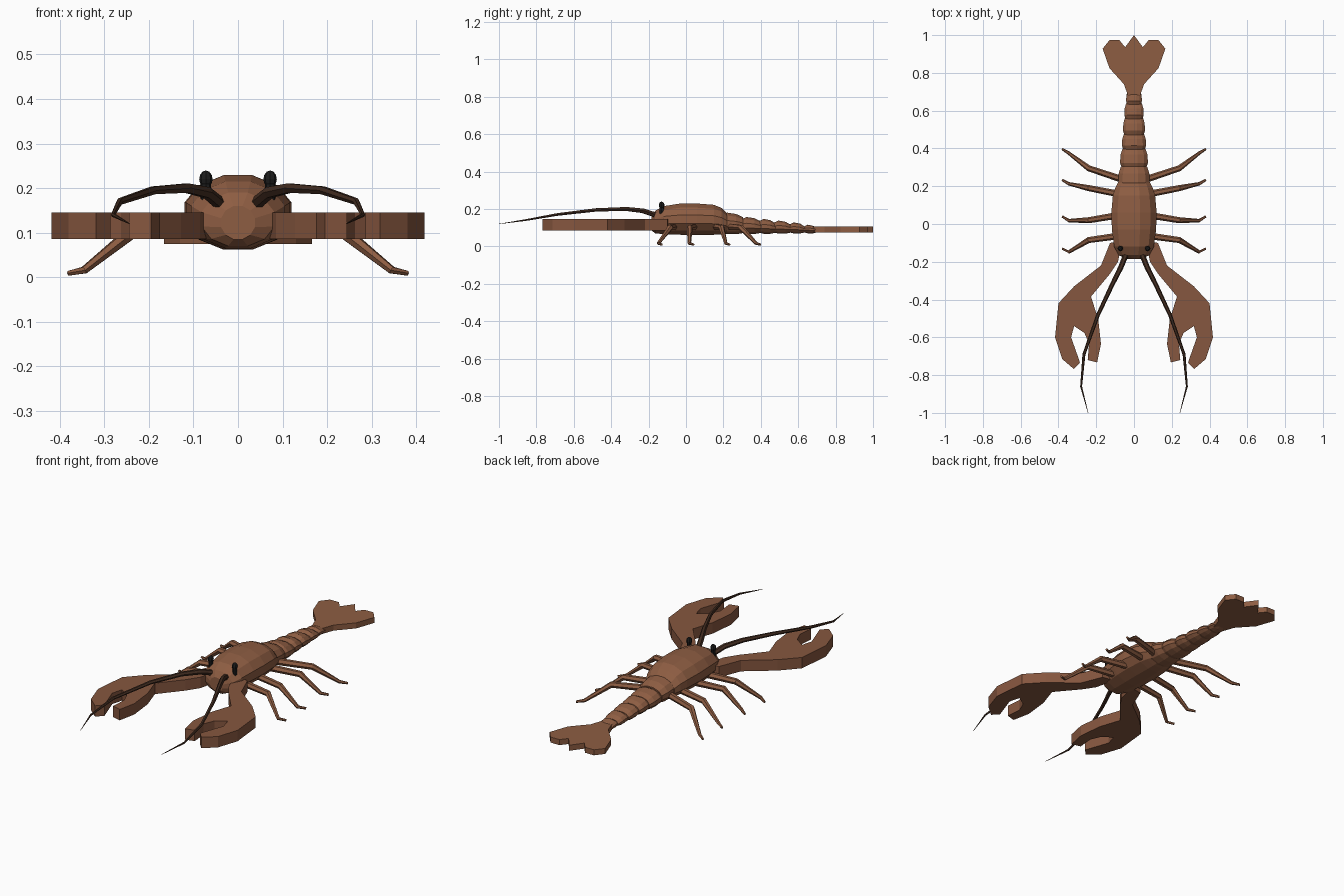
import bpy, bmesh, math
from mathutils import Vector

if "Cube" in bpy.data.objects:
    bpy.data.objects.remove(bpy.data.objects["Cube"])


def material(name, rgb):
    m = bpy.data.materials.new(name)
    m.diffuse_color = (*rgb, 1)
    m.use_nodes = True
    m.node_tree.nodes["Principled BSDF"].inputs["Base Color"].default_value = m.diffuse_color
    return m


SHELL = material("shell", (0.27, 0.11, 0.055))
CLAW = material("claw_shell", (0.24, 0.095, 0.05))
DARK = material("dark_brown", (0.06, 0.028, 0.016))
BLACK = material("black", (0.012, 0.012, 0.012))


def finish(bm, name, mat):
    bmesh.ops.recalc_face_normals(bm, faces=bm.faces)
    me = bpy.data.meshes.new(name)
    bm.to_mesh(me)
    bm.free()
    me.materials.append(mat)
    ob = bpy.data.objects.new(name, me)
    bpy.context.collection.objects.link(ob)
    return ob


def skin(rings, name, mat):
    """Closed loft through rings of equal point count."""
    bm = bmesh.new()
    loops = [[bm.verts.new(p) for p in ring] for ring in rings]
    n = len(loops[0])
    for a, b in zip(loops, loops[1:]):
        for i in range(n):
            j = (i + 1) % n
            bm.faces.new((a[i], a[j], b[j], b[i]))
    bm.faces.new(loops[0])
    bm.faces.new(loops[-1])
    return finish(bm, name, mat)


def body_loft(stations, name, sides=12):
    """Stations are (y, half width, top z, bottom z)."""
    rings = []
    k = 1 / math.cos(math.pi / sides)
    for y, w, top, bot in stations:
        zc, h = (top + bot) / 2, (top - bot) / 2
        angles = [2 * math.pi * (i + 0.5) / sides for i in range(sides)]
        rings.append([(w * k * math.cos(a), y, zc + h * k * math.sin(a)) for a in angles])
    return skin(rings, name, SHELL)


def tube(points, radii, name, mat, side, n=6):
    """Tapered tube along a path, on the left or right side."""
    pts = [Vector((p[0] * side, p[1], p[2])) for p in points]
    rings = []
    for i, p in enumerate(pts):
        t = (pts[min(i + 1, len(pts) - 1)] - pts[max(i - 1, 0)]).normalized()
        u = t.cross(Vector((0, 0, 1))).normalized()
        v = u.cross(t)
        rings.append([p + radii[i] * (u * math.cos(a) + v * math.sin(a))
                      for a in (2 * math.pi * j / n for j in range(n))])
    return skin(rings, name, mat)


def plate(outline, z0, z1, name, mat, side=1):
    """Flat outline extruded upwards."""
    return skin([[(x * side, y, z) for x, y in outline] for z in (z0, z1)], name, mat)


# Carapace with blunt nose
body_loft([(-0.185, 0.038, 0.16, 0.085), (-0.165, 0.082, 0.19, 0.07),
           (-0.12, 0.105, 0.215, 0.065), (-0.03, 0.117, 0.229, 0.062),
           (0.06, 0.12, 0.229, 0.062), (0.15, 0.112, 0.222, 0.062),
           (0.19, 0.1, 0.205, 0.065), (0.22, 0.085, 0.175, 0.07)], "carapace")

# Overlapping abdomen segments
edges = [0.2, 0.305, 0.4, 0.478, 0.562, 0.637, 0.705]
widths = [0.086, 0.076, 0.066, 0.06, 0.053, 0.043]
tops = [0.18, 0.157, 0.147, 0.138, 0.128, 0.116]
for i, (w, top) in enumerate(zip(widths, tops)):
    a, b = edges[i], edges[i + 1]
    d = b - a
    bot = 0.065 + 0.001 * i
    body_loft([(a - 0.01, w * 0.84, top - 0.012, bot + 0.006),
               (a + d * 0.2, w * 0.97, top, bot),
               (a + d * 0.65, w * 0.94, top - 0.007, bot),
               (b, w * 0.8, top - 0.024, bot + 0.006)], f"abdomen_segment_{i + 1}")

# Tail fan
half = [(0.032, 0.68), (0.053, 0.74), (0.13, 0.825), (0.166, 0.928),
        (0.13, 0.973), (0.077, 0.973), (0.047, 0.936)]
plate(half + [(0, 1.0)] + [(-x, y) for x, y in reversed(half)], 0.075, 0.105, "tail_fan", SHELL)

# Claw outline: arm, outer finger, gap, inner finger, back along the arm
claw = [(0.06, -0.09), (0.127, -0.10), (0.175, -0.22), (0.317, -0.33), (0.40, -0.42),
        (0.418, -0.60), (0.38, -0.715), (0.318, -0.768), (0.286, -0.733),
        (0.333, -0.60), (0.317, -0.54), (0.262, -0.577), (0.238, -0.635),
        (0.245, -0.72), (0.195, -0.733), (0.175, -0.635), (0.19, -0.50),
        (0.228, -0.385), (0.128, -0.265), (0.085, -0.20)]
antenna = [(0.04, -0.155, 0.165), (0.07, -0.23, 0.19), (0.115, -0.32, 0.2), (0.19, -0.48, 0.195),
           (0.265, -0.69, 0.17), (0.28, -0.86, 0.14), (0.243, -1.0, 0.12)]
antenna_r = [0.015, 0.014, 0.012, 0.01, 0.008, 0.005, 0.001]

# Walking legs: y at root, knee, ankle and toe
legs = [(-0.06, -0.085, -0.148, -0.13), (0.05, 0.02, 0.018, 0.04),
        (0.155, 0.19, 0.213, 0.233), (0.235, 0.295, 0.375, 0.397)]
leg_x = (0.06, 0.24, 0.345, 0.38)
leg_z = (0.105, 0.1, 0.016, 0.009)

for side, label in ((-1, "left"), (1, "right")):
    plate(claw, 0.086, 0.145, f"{label}_claw", CLAW, side)
    tube(antenna, antenna_r, f"{label}_antenna", DARK, side)
    for i, ys in enumerate(legs):
        tube(list(zip(leg_x, ys, leg_z)), (0.018, 0.016, 0.009, 0.006),
             f"{label}_leg_{i + 1}", SHELL, side)
    # Eye on a short stalk
    tube([(0.072, -0.13, 0.17), (0.072, -0.1301, 0.215)], (0.012, 0.012),
         f"{label}_eye_stalk", BLACK, side, 8)
    bm = bmesh.new()
    bmesh.ops.create_uvsphere(bm, u_segments=8, v_segments=6, radius=0.015)
    bmesh.ops.scale(bm, vec=(1, 1, 1.3), verts=bm.verts)
    bmesh.ops.translate(bm, vec=(0.072 * side, -0.13, 0.22), verts=bm.verts)
    finish(bm, f"{label}_eye", BLACK)
